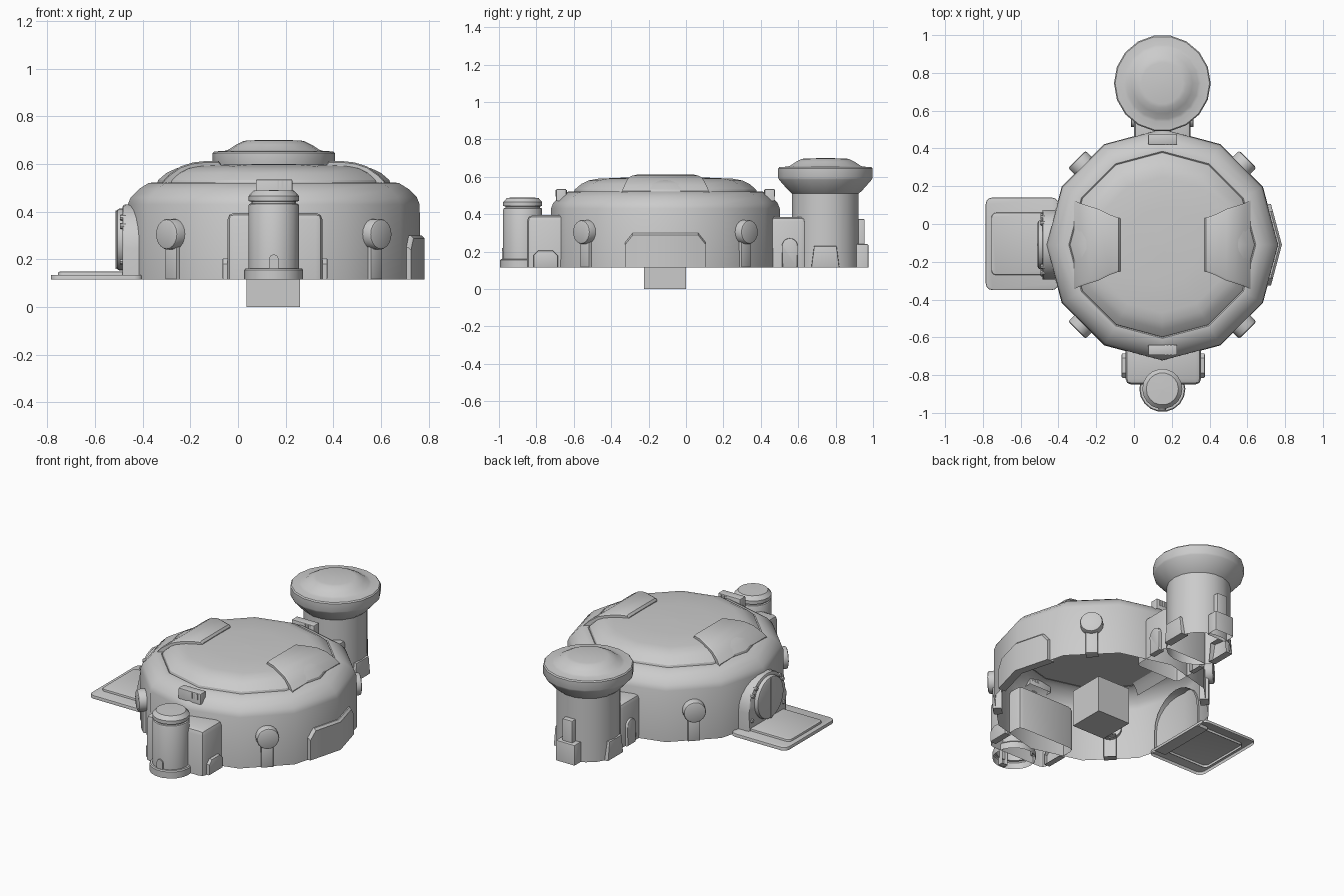
import bpy, bmesh
from math import sin, cos, pi, tan, radians
from mathutils import Matrix, Vector

if "Cube" in bpy.data.objects:
    bpy.data.objects.remove(bpy.data.objects["Cube"])

CX, CY = 0.15, -0.11      # dome centre
G = 0.115                 # ground line of the building


def finish(name, bm):
    bmesh.ops.recalc_face_normals(bm, faces=bm.faces)
    me = bpy.data.meshes.new(name)
    bm.to_mesh(me)
    bm.free()
    ob = bpy.data.objects.new(name, me)
    bpy.context.collection.objects.link(ob)
    return ob


def loft(name, rings, cap_start=True, cap_end=True, bevel=0.0, matrix=None):
    bm = bmesh.new()
    vs = [[bm.verts.new(p) for p in r] for r in rings]
    n = len(rings[0])
    for a, b in zip(vs, vs[1:]):
        for i in range(n):
            j = (i + 1) % n
            bm.faces.new((a[i], a[j], b[j], b[i]))
    if cap_start:
        bm.faces.new(vs[0][::-1])
    if cap_end:
        top = bm.faces.new(vs[-1])
        if bevel:
            bmesh.ops.bevel(bm, geom=list(top.edges), offset=bevel, segments=2,
                            profile=0.5, affect='EDGES')
    if matrix:
        bm.transform(matrix)
    return finish(name, bm)


def lathe(name, profile, n, x, y):
    rings = [[(x + max(r, 0.001) * cos(2 * pi * i / n), y + max(r, 0.001) * sin(2 * pi * i / n), z)
              for i in range(n)] for r, z in profile]
    return loft(name, rings, cap_start=False)


def prism(name, outline, h0, h1, matrix, bevel=0.0):
    # outline extruded along local z, open at the hidden rear
    return loft(name, [[(u, v, h) for u, v in outline] for h in (h0, h1)],
                cap_start=False, bevel=bevel, matrix=matrix)


def facing(deg, x, y):
    # local x along the wall, local y up, local z outward
    a = radians(deg)
    m = Matrix(((-sin(a), 0, cos(a)), (cos(a), 0, sin(a)), (0, 1, 0))).to_4x4()
    return Matrix.Translation((x, y, 0)) @ m


def box(name, lo, hi, bevel=0.0, open_bottom=True):
    bm = bmesh.new()
    bmesh.ops.create_cube(bm, size=1)
    lo, hi = Vector(lo), Vector(hi)
    bm.transform(Matrix.Translation((lo + hi) / 2) @ Matrix.Diagonal((*(hi - lo), 1)))
    if open_bottom:
        low = [f for f in bm.faces if f.normal.z < -0.5]
        bmesh.ops.delete(bm, geom=low, context='FACES_ONLY')
    if bevel:
        bmesh.ops.bevel(bm, geom=[e for e in bm.edges if not e.is_boundary],
                        offset=bevel, segments=2, profile=0.5, affect='EDGES')
    return finish(name, bm)


def circle(r, v, n=20):
    return [(r * cos(2 * pi * i / n), v + r * sin(2 * pi * i / n)) for i in range(n)]


def arch(w, zc, n=12):
    return [(-w, G), (w, G)] + [(w * cos(pi * i / n), zc + w * sin(pi * i / n)) for i in range(n + 1)]


def rounded(x0, y0, x1, y1, r):
    pts = []
    for cx, cy, a in ((x1 - r, y1 - r, 0), (x0 + r, y1 - r, 90), (x0 + r, y0 + r, 180), (x1 - r, y0 + r, 270)):
        pts += [(cx + r * cos(radians(a + k)), cy + r * sin(radians(a + k))) for k in (0, 30, 60, 90)]
    return pts


# Main dome wall and roof
lathe("dome_wall", [(.615, G), (.612, .43), (.60, .46), (.565, .495), (.525, .52), (.495, .523), (.485, .515)],
      12, CX, CY).data.polygons
lathe("dome_roof", [(.49, .515), (.485, .532), (.45, .562), (.41, .581), (.36, .590), (.2, .597), (0, .60)],
      12, CX, CY)

# Raised roof panels, left and right
for s, side in ((-1, "left"), (1, "right")):
    rows = ((.222, .14, .60), (.232, .143, .613), (.28, .16, .613), (.34, .19, .606),
            (.39, .205, .59), (.44, .222, .555), (.467, .235, .525))
    rings = [[(CX + s * d, CY - w, z - .06), (CX + s * d, CY - w, z - .006),
              (CX + s * d, CY - w + .012, z), (CX + s * d, CY + w - .012, z),
              (CX + s * d, CY + w, z - .006), (CX + s * d, CY + w, z - .06)] for d, w, z in rows]
    loft("roof_panel_" + side, rings)

# Round wall lamps on posts
for k, a in enumerate((45, 135, 225, 315)):
    m = facing(a, CX, CY)
    prism(f"wall_lamp_{k}", circle(.065, .305), .57, .64, m, .012)
    prism(f"lamp_post_{k}", [(-.035, G), (.035, G), (.035, .26), (-.035, .26)], .56, .612, m, .008)

# Small roof boxes with slots, front and back
for s, side in ((-1, "front"), (1, "back")):
    y = CY + s * .557
    box("roof_box_" + side, (.075, y - .027, .47), (.228, y + .027, .535), .005)
    for i in range(3):
        x = .165 + i * .018
        box(f"roof_box_fin_{side}_{i}", (x, y - .03, .495), (x + .008, y + .03, .53), 0)

# Folded panel on the right wall
rings = []
for t, z in ((-.215, .25), (-.175, .30), (0, .30), (.175, .30), (.215, .25)):
    x = .783 - abs(t) * tan(radians(15))
    rings.append([(x - .05, CY + t, G), (x, CY + t, G), (x, CY + t, z - .012),
                  (x - .012, CY + t, z), (x - .05, CY + t, z)])
loft("right_wall_panel", rings)

# Left entrance: arched frame, round door, seam, bolts
m = facing(180, CX, CY)
prism("door_frame", arch(.185, .245), .55, .635, m, .012)
prism("round_door", circle(.13, .283, 24), .62, .66, m, .014)
prism("door_seam", [(-.006, .16), (.006, .16), (.006, .405), (-.006, .405)], .64, .663, m)
for i, (u, v) in enumerate(((.155, .19), (.145, .34), (.115, .375))):
    for s in (-1, 1):
        prism(f"frame_bolt_{i}_{s}", circle(.012, v, 8), .62, .645, m @ Matrix.Translation((s * u, 0, 0)), .003)

# Entrance platform with raised pad
prism("platform", rounded(-.785, -.35, -.40, .14, .035), G, .135, Matrix(), .006)
prism("platform_pad", rounded(-.755, -.27, -.44, .06, .025), .12, .148, Matrix(), .006)

# Front connector with side plates
box("front_connector", (-.045, -.85, G), (.355, -.58, .395), .03)
plate = [(-.065, G), (.065, G), (.065, .18), (.04, .205), (-.04, .205), (-.065, .18)]
for a in (0, 180):
    prism(f"front_side_plate_{a}", plate, .18, .22, facing(a, .155, -.75), .006)

# Front canister tower
lathe("front_tower", [(.122, G), (.122, .155), (.117, .162), (.106, .162), (.106, .425), (.103, .432),
                      (.094, .434), (.094, .442), (.106, .444), (.106, .465), (.085, .488), (0, .49)],
      18, CX, -.873)
prism("front_tower_hatch", arch(.02, .20, 8), .08, .112, facing(270, CX, -.873))

# Back connector with arched side doors
box("back_connector", (0, .38, G), (.30, .64, .385), .025)
for a in (0, 180):
    prism(f"back_side_door_{a}", arch(.042, .23), .13, .165, facing(a, .15, .555), .005)

# Back mushroom tower
lathe("back_tower", [(.182, G), (.18, .51), (.20, .527), (.252, .585), (.256, .595), (.256, .645), (.25, .652),
                     (.205, .655), (.19, .66), (.16, .68), (.13, .695), (.11, .699), (0, .70)],
      18, CX, .745)
for a in (0, 180):
    prism(f"tower_side_plate_{a}", [(-.075, G), (.075, G), (.06, .23), (-.06, .23)],
          .14, .188, facing(a, CX, .745), .005)
box("tower_back_box", (.085, .90, G), (.215, .975, .24), .006)
box("tower_back_pipe", (.115, .90, .22), (.185, .955, .375), .006)

# Central foundation block
box("foundation_block", (.035, -.225, 0), (.26, 0, .225), 0, open_bottom=False)

# Smooth shading with crisp edges
bpy.ops.object.select_all(action='SELECT')
bpy.context.view_layer.objects.active = bpy.context.selected_objects[0]
bpy.ops.object.shade_smooth_by_angle(angle=radians(32))
